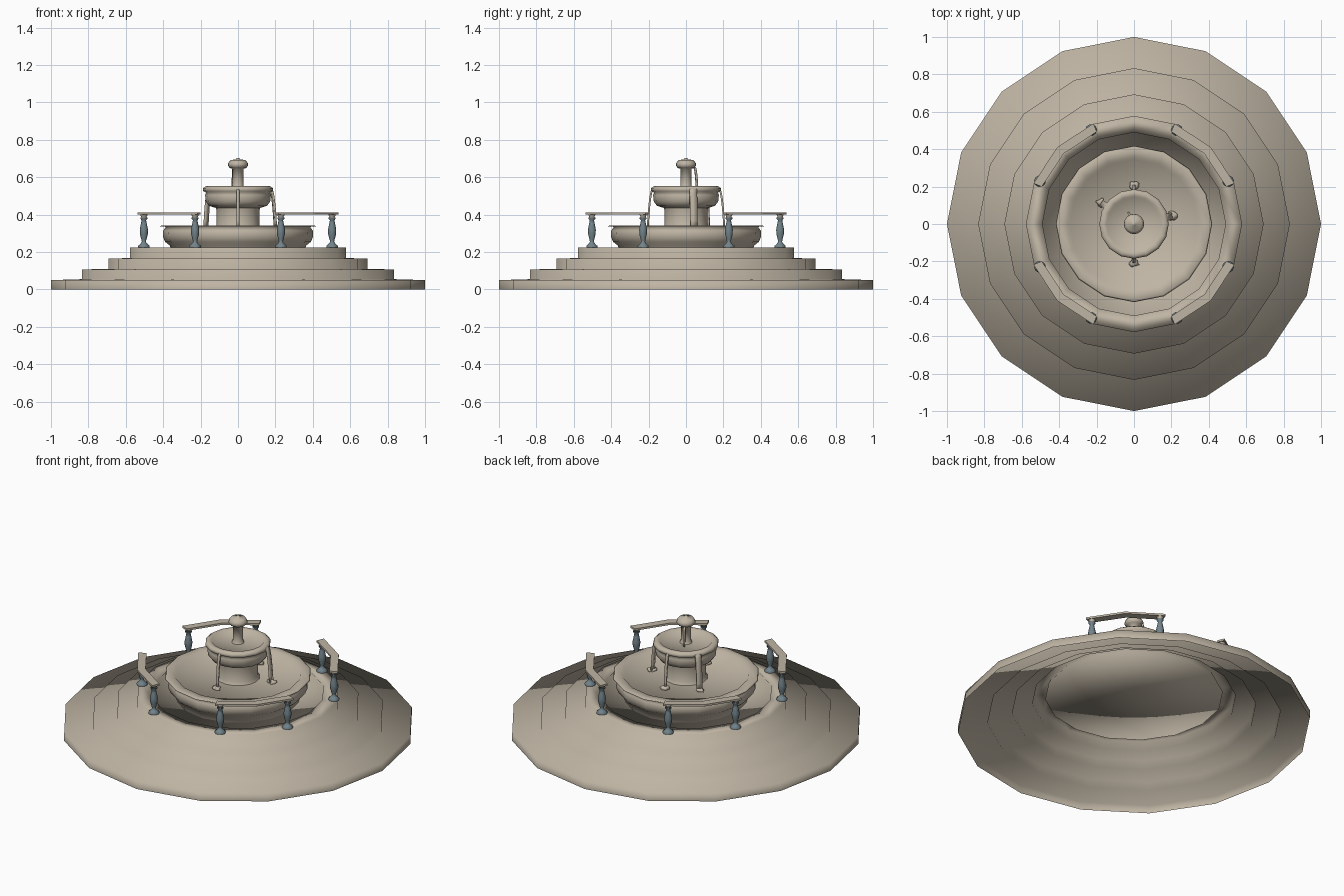
import bpy, bmesh, math, random
from mathutils import Vector, Matrix

if "Cube" in bpy.data.objects:
    bpy.data.objects.remove(bpy.data.objects["Cube"])

random.seed(4)

def material(name, rgb):
    m = bpy.data.materials.new(name)
    m.diffuse_color = (*rgb, 1)
    m.use_nodes = True
    m.node_tree.nodes["Principled BSDF"].inputs["Base Color"].default_value = m.diffuse_color
    return m

STONE = material("warm_stone", (0.52, 0.46, 0.37))
SLATE = material("blue_slate", (0.17, 0.23, 0.26))

def finish(name, bm, mat, smooth=True):
    mesh = bpy.data.meshes.new(name)
    bm.to_mesh(mesh)
    bm.free()
    mesh.materials.append(mat)
    for p in mesh.polygons:
        p.use_smooth = smooth
    ob = bpy.data.objects.new(name, mesh)
    bpy.context.collection.objects.link(ob)
    return ob

def lathe(name, profile, sides, mat, at=(0, 0), smooth=True):
    """Spin (radius, z) points around the vertical axis, listed from bottom outside to top."""
    bm = bmesh.new()
    rings = []
    for r, z in profile:
        if r == 0:
            rings.append([bm.verts.new((at[0], at[1], z))] * sides)
        else:
            rings.append([bm.verts.new((at[0] + r * math.cos(2 * math.pi * i / sides),
                                        at[1] + r * math.sin(2 * math.pi * i / sides), z))
                          for i in range(sides)])
    for a, b in zip(rings, rings[1:]):
        for i in range(sides):
            j = (i + 1) % sides
            corners = list(dict.fromkeys([a[i], a[j], b[j], b[i]]))
            bm.faces.new(corners)
    return finish(name, bm, mat, smooth)

# Hollow stepped base with a sunken pool floor
lathe("stepped_base", [(1, 0), (1, .05), (.833, .055), (.833, .107), (.693, .11), (.693, .165),
                       (.578, .168), (.578, .225), (.49, .225), (.505, .195), (0, .195)], 16, STONE)

# Lower basin with thin lip and inner floor
lathe("lower_basin", [(.35, .195), (.365, .235), (.39, .255), (.402, .285), (.4, .315), (.385, .335),
                      (.418, .337), (.41, .342), (.36, .342), (.345, .322), (0, .322)], 16, STONE)

# Pedestal and upper bowl
lathe("pedestal", [(.125, .322), (.115, .34), (.115, .42), (.12, .445)], 16, STONE)
lathe("upper_bowl", [(.115, .435), (.155, .447), (.172, .47), (.176, .505), (.17, .518), (.186, .526),
                     (.186, .542), (.172, .552), (.15, .55), (.14, .538), (0, .538)], 16, STONE)

# Central spout and its cap
lathe("spout", [(.036, .538), (.03, .55), (.029, .645), (.045, .65), (.054, .663), (.053, .675),
                (.04, .692), (.012, .695), (.008, .703), (0, .704)], 16, STONE)

# Falling water: bent strips with lumpy splashes at the foot
def stream(name, angle, width, start, end, z0, z1):
    bm = bmesh.new()
    out = Vector((math.cos(angle), math.sin(angle), 0))
    side = Vector((-out.y, out.x, 0))
    rows = []
    for k in range(9):
        t = k / 8
        c = out * (start + (end - start) * math.sqrt(t)) + Vector((0, 0, z0 + (z1 - z0) * t ** 1.6))
        rows.append([bm.verts.new(c + side * s * width / 2 + out * d * .005)
                     for s, d in ((-1, -1), (1, -1), (1, 1), (-1, 1))])
    for a, b in zip(rows, rows[1:]):
        for i in range(4):
            bm.faces.new([a[i], a[(i + 1) % 4], b[(i + 1) % 4], b[i]])
    bm.faces.new(rows[0][::-1])
    bm.faces.new(rows[-1])
    bmesh.ops.recalc_face_normals(bm, faces=bm.faces)
    finish(name, bm, STONE)

def splash(name, angle, radius):
    bm = bmesh.new()
    bmesh.ops.create_icosphere(bm, subdivisions=2, radius=.026)
    for v in bm.verts:
        v.co *= random.uniform(.6, 1.25)
        v.co.z *= .6
    bmesh.ops.translate(bm, verts=bm.verts,
                        vec=(radius * math.cos(angle), radius * math.sin(angle), .327))
    finish(name, bm, STONE)

for n, (deg, width) in enumerate([(90, .015), (-90, .015), (147, .035), (12, .04)]):
    a = math.radians(deg)
    stream(f"water_stream_{n}", a, width, .165, .205, .545, .325)
    splash(f"water_splash_{n}", a, .208)
stream("top_trickle", math.radians(115), .012, .045, .065, .655, .54)

# Handrails over each diagonal, bent at the middle
def rail(name, mid):
    bm = bmesh.new()
    rows = []
    for d in (-23, 0, 23):
        a = math.radians(mid + d)
        rows.append([bm.verts.new((r * math.cos(a), r * math.sin(a), z))
                     for r, z in ((.532, .4), (.58, .4), (.58, .412), (.532, .412))])
    for a, b in zip(rows, rows[1:]):
        for i in range(4):
            bm.faces.new([a[i], a[(i + 1) % 4], b[(i + 1) % 4], b[i]])
    bm.faces.new(rows[0])
    bm.faces.new(rows[-1][::-1])
    bmesh.ops.recalc_face_normals(bm, faces=bm.faces)
    finish(name, bm, STONE, False)

BALUSTER = [(.031, .225), (.031, .233), (.02, .243), (.011, .254), (.013, .265), (.021, .295),
            (.022, .32), (.015, .355), (.012, .37), (.019, .378), (.019, .386)]
for q, mid in enumerate((45, 135, 225, 315)):
    rail(f"handrail_{q}", mid)
    for e, d in enumerate((-20.5, 20.5)):
        a = math.radians(mid + d)
        pos = (.553 * math.cos(a), .553 * math.sin(a))
        lathe(f"baluster_{q}_{e}", BALUSTER, 10, SLATE, pos)
        lathe(f"baluster_cap_{q}_{e}", [(.014, .386), (.02, .402)], 10, STONE, pos)
